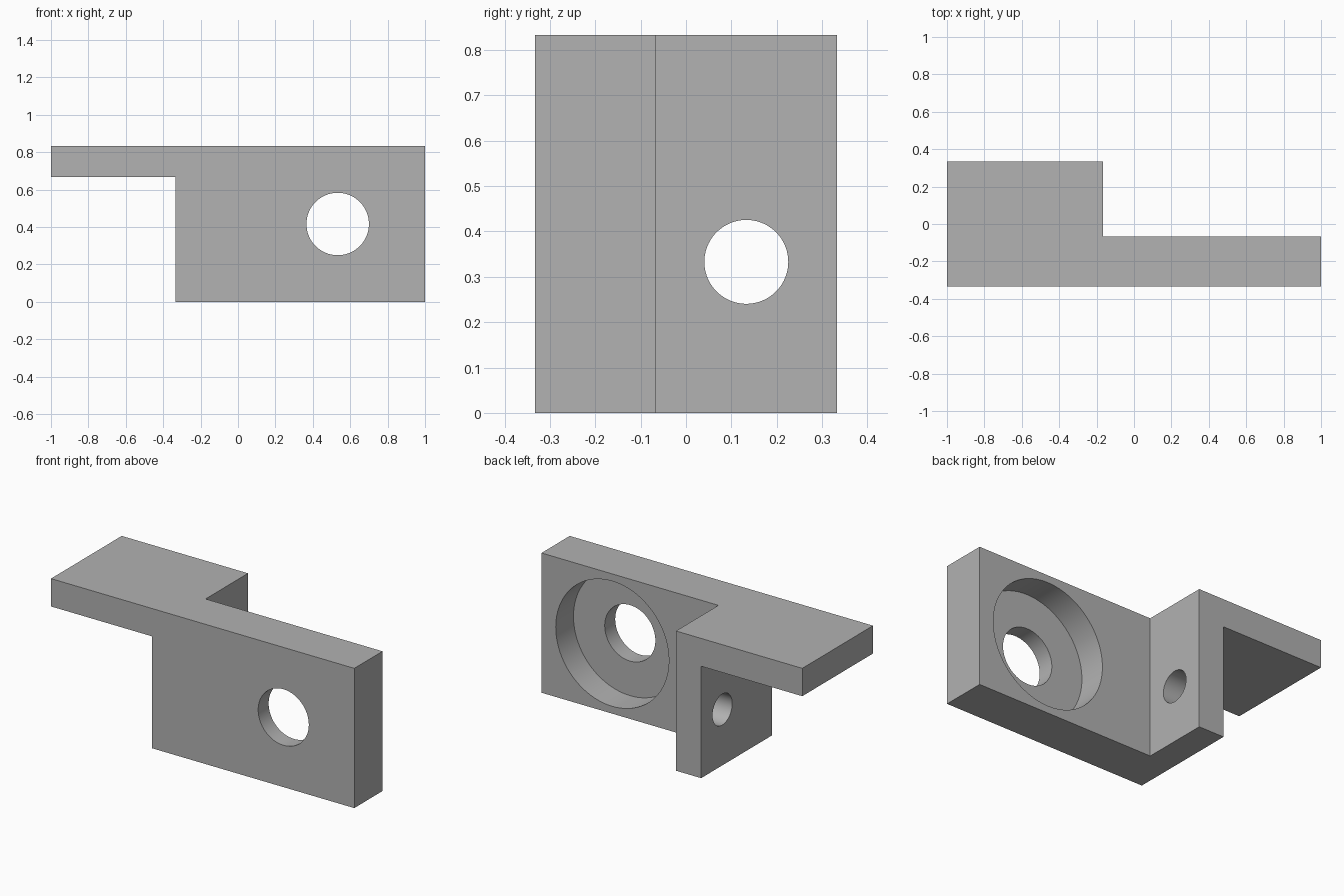
import bpy
import bmesh
from math import pi
from mathutils import Matrix, Vector

if "Cube" in bpy.data.objects:
    bpy.data.objects.remove(bpy.data.objects["Cube"])

HEIGHT = 0.833
FRONT, PLATE_BACK, BACK = -0.333, -0.067, 0.333
FLANGE_LEFT, FLANGE_RIGHT = -0.333, -0.167
SHELF_UNDERSIDE = 0.667

grey = bpy.data.materials.new("plain grey")
grey.use_nodes = True
colour = (0.445, 0.445, 0.445, 1)
grey.diffuse_color = colour
grey.node_tree.nodes["Principled BSDF"].inputs["Base Color"].default_value = colour


def finish(bm, name):
    bmesh.ops.recalc_face_normals(bm, faces=bm.faces)
    mesh = bpy.data.meshes.new(name)
    bm.to_mesh(mesh)
    bm.free()
    mesh.materials.append(grey)
    obj = bpy.data.objects.new(name, mesh)
    bpy.context.collection.objects.link(obj)
    return obj


def box(name, low, high):
    low, high = Vector(low), Vector(high)
    bm = bmesh.new()
    bmesh.ops.create_cube(bm, size=1, matrix=Matrix.Translation((low + high) / 2)
                          @ Matrix.Diagonal((high - low).to_4d()))
    return finish(bm, name)


def cylinder(name, centre, radius, length, axis):
    turn = Matrix.Rotation(pi / 2, 4, "X" if axis == "Y" else "Y")
    bm = bmesh.new()
    bmesh.ops.create_cone(bm, cap_ends=True, segments=96, radius1=radius,
                          radius2=radius, depth=length,
                          matrix=Matrix.Translation(centre) @ turn)
    return finish(bm, name)


# Stepped outline extruded to full height
outline = [(-1, FRONT), (1, FRONT), (1, PLATE_BACK), (FLANGE_RIGHT, PLATE_BACK),
           (FLANGE_RIGHT, BACK), (-1, BACK)]
bm = bmesh.new()
base = bm.faces.new([bm.verts.new((x, y, 0)) for x, y in outline])
top = bmesh.ops.extrude_face_region(bm, geom=[base])["geom"]
bmesh.ops.translate(bm, vec=(0, 0, HEIGHT),
                    verts=[v for v in top if isinstance(v, bmesh.types.BMVert)])
bracket = finish(bm, "bracket")

# Space under the shelf, plate bore with its rear recess, and flange hole
bore_x, bore_z = 0.533, HEIGHT / 2
recess_depth = 0.167
cutters = [
    box("shelf_clearance", (-2, -1, -1), (FLANGE_LEFT, 1, SHELF_UNDERSIDE)),
    cylinder("plate_bore", (bore_x, -0.2, bore_z), 0.167, 1, "Y"),
    cylinder("rear_recess", (bore_x, PLATE_BACK, bore_z), 0.373, 2 * recess_depth, "Y"),
    cylinder("flange_hole", (-0.25, 0.133, 0.333), 0.0925, 0.5, "X"),
]

bpy.ops.object.select_all(action="DESELECT")
bracket.select_set(True)
bpy.context.view_layer.objects.active = bracket
for cutter in cutters:
    cutter.hide_render = True
    cut = bracket.modifiers.new(cutter.name, "BOOLEAN")
    cut.operation = "DIFFERENCE"
    cut.solver = "EXACT"
    cut.object = cutter
    bpy.ops.object.modifier_apply(modifier=cut.name)
    bpy.data.objects.remove(cutter)

# Smooth bores with sharp edges
bpy.ops.object.shade_smooth_by_angle(angle=pi / 6)
